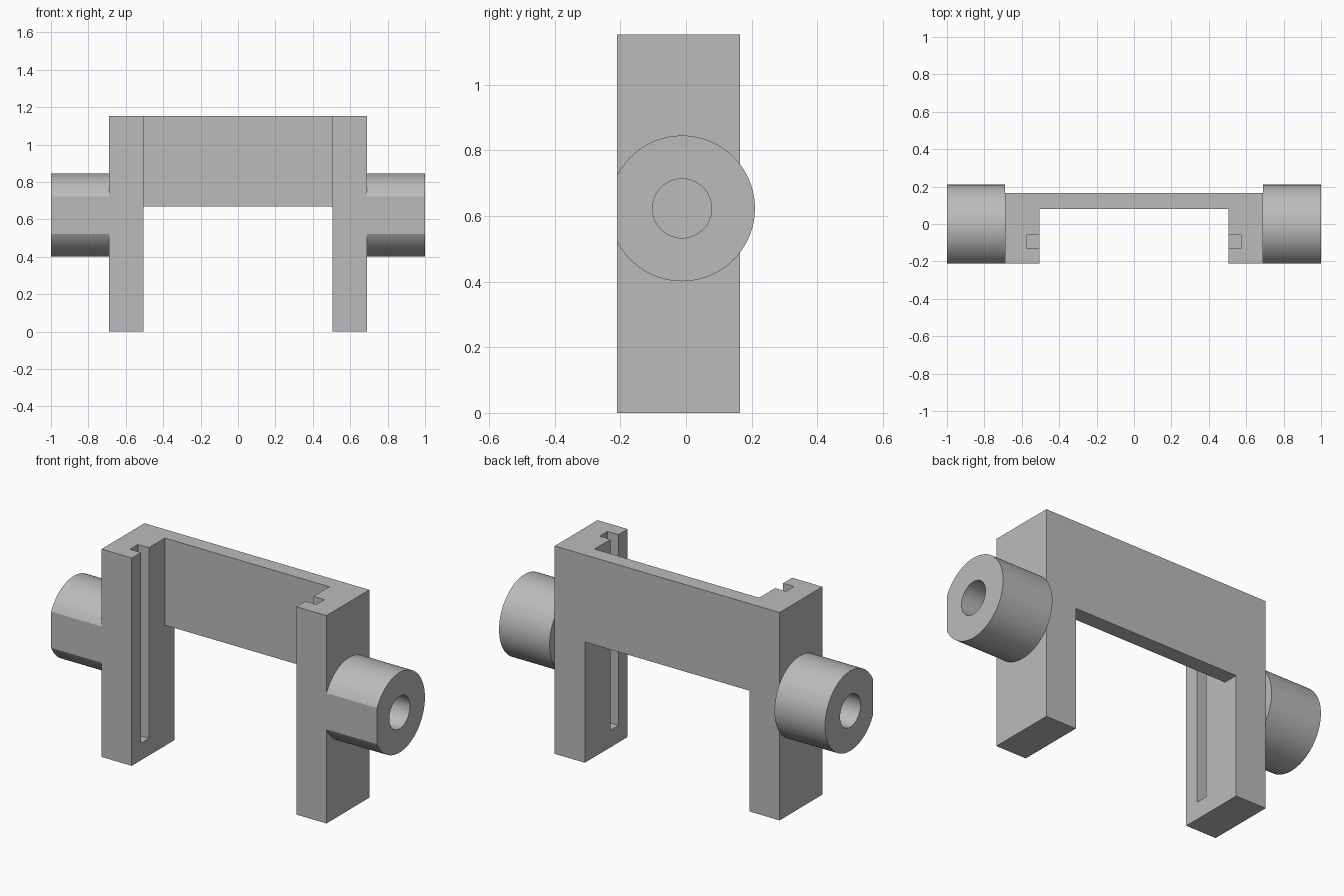
import bpy
import math

cube = bpy.data.objects.get("Cube")
if cube:
    bpy.data.objects.remove(cube, do_unlink=True)

grey = bpy.data.materials.new("plain grey")
grey.use_nodes = True
colour = (0.5, 0.5, 0.5, 1)
grey.diffuse_color = colour
for node in grey.node_tree.nodes:
    if node.type == "BSDF_PRINCIPLED":
        node.inputs["Base Color"].default_value = colour


def box(name, x, y, z):
    """Box from (low, high) limits on each axis."""
    limits = (x, y, z)
    bpy.ops.mesh.primitive_cube_add(size=1, location=[(a + b) / 2 for a, b in limits])
    ob = bpy.context.object
    ob.name = name
    ob.scale = [b - a for a, b in limits]
    bpy.ops.object.transform_apply(location=True, rotation=True, scale=True)
    ob.data.materials.append(grey)
    return ob


def rod(name, radius, x, y, z):
    """Cylinder along x between two limits."""
    bpy.ops.mesh.primitive_cylinder_add(
        vertices=96, radius=radius, depth=x[1] - x[0],
        location=((x[0] + x[1]) / 2, y, z), rotation=(0, math.pi / 2, 0))
    ob = bpy.context.object
    ob.name = name
    bpy.ops.object.transform_apply(location=True, rotation=True, scale=True)
    ob.data.materials.append(grey)
    return ob


def cut(target, cutter):
    """Subtract the cutter, then discard it."""
    cutter.hide_render = True
    mod = target.modifiers.new("cut", "BOOLEAN")
    mod.operation = "DIFFERENCE"
    mod.solver = "EXACT"
    mod.object = cutter
    bpy.context.view_layer.objects.active = target
    bpy.ops.object.modifier_apply(modifier=mod.name)
    bpy.data.objects.remove(cutter, do_unlink=True)


OUTER, INNER, END = 0.69, 0.505, 1.0
FRONT, BACK, TOP = -0.21, 0.165, 1.153
AXIS_Y, AXIS_Z = -0.012, 0.623

# Frame: two posts joined by a thin back panel
frame = box("frame", (-OUTER, OUTER), (FRONT, BACK), (0, TOP))
cut(frame, box("front_recess", (-INNER, INNER), (-1, 0.08), (-1, 2)))
cut(frame, box("lower_opening", (-INNER, INNER), (-1, 1), (-1, 0.67)))

# Guide slots in the inner post faces, open at the top
cut(frame, box("guide_slots", (-0.572, 0.572), (-0.13, -0.06), (0.095, 2)))

# Side bosses with a bore and a flat flush with the post front
for name, side in (("left_boss", 1), ("right_boss", -1)):
    span = sorted((side * OUTER, side * END))
    boss = rod(name, 0.222, span, AXIS_Y, AXIS_Z)
    cut(boss, rod("bore", 0.09, (span[0] - 0.1, span[1] + 0.1), AXIS_Y, AXIS_Z))
    cut(boss, box("flat", (-2, 2), (-1, FRONT), (0, 2)))
    bpy.ops.object.select_all(action="DESELECT")
    boss.select_set(True)
    bpy.context.view_layer.objects.active = boss
    bpy.ops.object.shade_smooth_by_angle(angle=math.radians(20))
